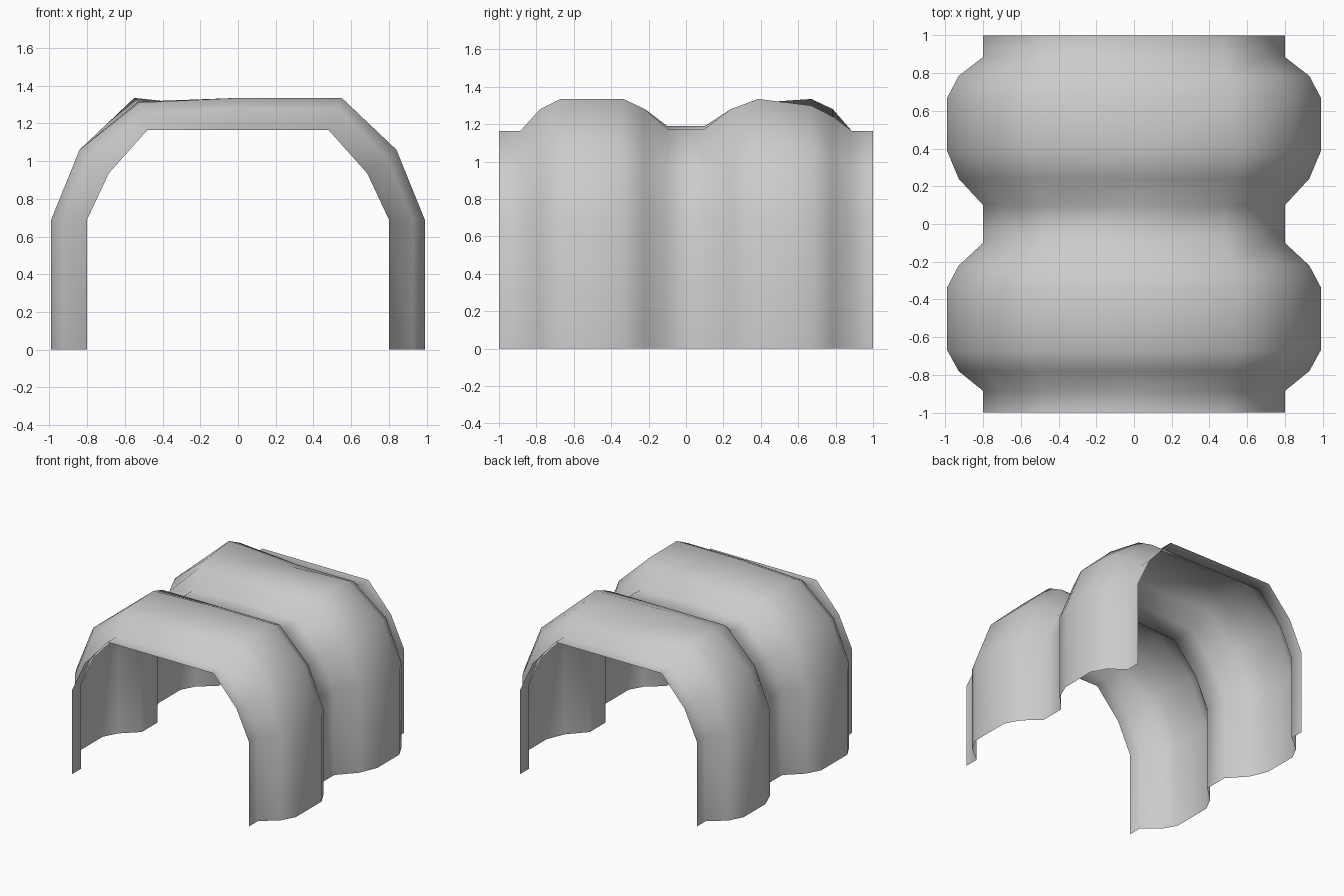
import bpy, bmesh

if "Cube" in bpy.data.objects:
    bpy.data.objects.remove(bpy.data.objects["Cube"])

# Half arch as (x, z) at the valleys and at the crests, foot to crown
valley = [(0.80, 0), (0.80, 0.69), (0.685, 0.935), (0.48, 1.165)]
crest = [(0.99, 0), (0.99, 0.69), (0.84, 1.06), (0.55, 1.335)]

# Wave along the depth: (y, blend from valley to crest,
# uneven crown height at left, middle and right)
wave = [(-1, 0, (0, 0, 0)), (-0.885, 0, (0, 0, 0)),
        (-0.78, 0.68, (-0.025, 0, 0)), (-0.67, 1, (-0.025, 0, 0)),
        (-0.335, 1, (-0.02, 0, 0)), (-0.22, 0.68, (0, 0, 0)),
        (-0.10, 0, (0, 0.025, 0.01)), (0.10, 0, (0, 0.025, 0.01)),
        (0.24, 0.68, (0, 0, 0)), (0.385, 1, (-0.02, 0, 0)),
        (0.67, 1, (0, -0.06, -0.035)), (0.785, 0.68, (0, -0.04, -0.04)),
        (0.885, 0, (0, 0, 0)), (1, 0, (0, 0, 0))]


def arch(y, t, lifts):
    half = [(a[0] + (b[0] - a[0]) * t, a[1] + (b[1] - a[1]) * t)
            for a, b in zip(valley, crest)]
    x, z = half[-1]
    left, mid, right = lifts
    # A sunken crown corner also sits slightly further in
    crown = [(-x - min(left, 0), y, z + left), (0, y, z + mid),
             (x + min(right, 0), y, z + right)]
    return ([(-a, y, b) for a, b in half[:-1]] + crown
            + [(a, y, b) for a, b in half[-2::-1]])


# Corrugated arched sheet, one open surface
bm = bmesh.new()
rows = [[bm.verts.new(p) for p in arch(*w)] for w in wave]
for r0, r1 in zip(rows, rows[1:]):
    for i in range(len(r0) - 1):
        f = bm.faces.new((r0[i], r0[i + 1], r1[i + 1], r1[i]))
        f.smooth = True
bm.normal_update()
# Make the outside of the arch face outwards
if sum(f.normal.z for f in bm.faces) < 0:
    bmesh.ops.reverse_faces(bm, faces=bm.faces[:])

mesh = bpy.data.meshes.new("corrugated_arch")
bm.to_mesh(mesh)
bm.free()
bpy.context.collection.objects.link(bpy.data.objects.new("corrugated_arch", mesh))
